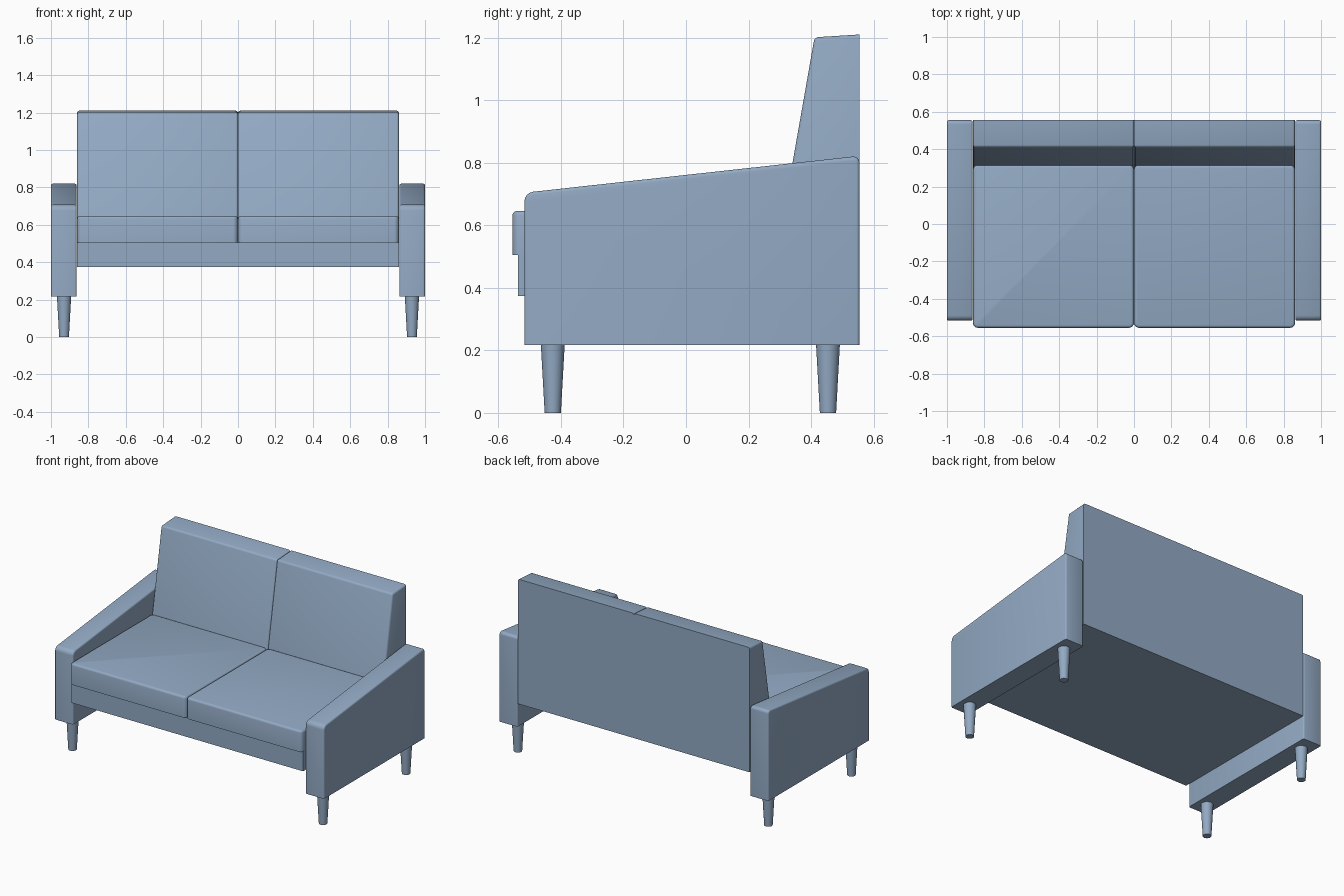
import bpy, bmesh
from math import radians

if "Cube" in bpy.data.objects:
    bpy.data.objects.remove(bpy.data.objects["Cube"])

# Blue-grey upholstery, shared by every part
FABRIC = bpy.data.materials.new("blue_grey_fabric")
FABRIC.diffuse_color = (0.29, 0.40, 0.55, 1.0)
FABRIC.use_nodes = True
FABRIC.node_tree.nodes["Principled BSDF"].inputs["Base Color"].default_value = FABRIC.diffuse_color


def finish(name, bm, mirror_axes):
    bmesh.ops.recalc_face_normals(bm, faces=bm.faces)
    mesh = bpy.data.meshes.new(name)
    bm.to_mesh(mesh)
    bm.free()
    mesh.materials.append(FABRIC)
    obj = bpy.data.objects.new(name, mesh)
    bpy.context.collection.objects.link(obj)
    if mirror_axes:
        mod = obj.modifiers.new("Mirror", 'MIRROR')
        mod.use_axis = mirror_axes
        mod.use_mirror_merge = False
    bpy.ops.object.select_all(action='DESELECT')
    obj.select_set(True)
    bpy.context.view_layer.objects.active = obj
    bpy.ops.object.shade_smooth_by_angle(angle=radians(35))
    return obj


def prism(name, profile, x0, x1, bevels=(), mirror=True):
    """Extrude a (y, z) profile along x, then round the edges each test picks."""
    bm = bmesh.new()
    face = bm.faces.new([bm.verts.new((x0, y, z)) for y, z in profile])
    ext = bmesh.ops.extrude_face_region(bm, geom=[face])
    for v in ext["geom"]:
        if isinstance(v, bmesh.types.BMVert):
            v.co.x = x1
    for width, segments, test in bevels:
        edges = [e for e in bm.edges if test(e.verts[0].co, e.verts[1].co)]
        bmesh.ops.bevel(bm, geom=edges, offset=width, segments=segments,
                        profile=0.5, affect='EDGES')
    return finish(name, bm, (True, False, False) if mirror else None)


def along_x(a, b):
    return abs(a.x - b.x) > 0.05


# Sloped arms: rounded front and back top corners, then softened side rims
ARM_BOTTOM = 0.217
prism("arm",
      [(-0.517, ARM_BOTTOM), (-0.517, 0.704), (0.555, 0.822), (0.555, ARM_BOTTOM)],
      0.863, 1.0,
      [(0.028, 4, lambda a, b: along_x(a, b) and min(a.z, b.z) > 0.6 and a.y < 0),
       (0.022, 4, lambda a, b: along_x(a, b) and min(a.z, b.z) > 0.6 and a.y > 0),
       (0.010, 3, lambda a, b: abs(a.x - b.x) < 1e-4
        and max(a.z, b.z) > ARM_BOTTOM + 0.01)])

# Base under the seat cushions
prism("seat_base",
      [(-0.538, 0.373), (-0.538, 0.505), (0.555, 0.505), (0.555, 0.373)],
      -0.86, 0.86, mirror=False)

# Seat cushions: rounded upright corners and softened top rim
prism("seat_cushion",
      [(-0.555, 0.505), (-0.555, 0.646), (0.316, 0.646), (0.316, 0.505)],
      0.001, 0.860,
      [(0.025, 4, lambda a, b: abs(a.z - b.z) > 0.1),
       (0.014, 3, lambda a, b: min(a.z, b.z) > 0.64)])

# Back cushions: wedges meeting in the middle, flush flat rear face
prism("back_cushion",
      [(0.289, 0.505), (0.411, 1.201), (0.555, 1.21), (0.555, 0.505)],
      0.0, 0.860,
      [(0.012, 3, lambda a, b: max(a.z, b.z) > 1.19
        and min(a.y, b.y) < 0.5)])

# Four tapered round legs
bm = bmesh.new()
bmesh.ops.create_cone(bm, cap_ends=True, segments=32,
                      radius1=0.026, radius2=0.038, depth=ARM_BOTTOM)
bmesh.ops.translate(bm, verts=bm.verts, vec=(0.93, 0.44, ARM_BOTTOM / 2))
leg = finish("leg", bm, (True, True, False))
leg.location.y = 0.014
